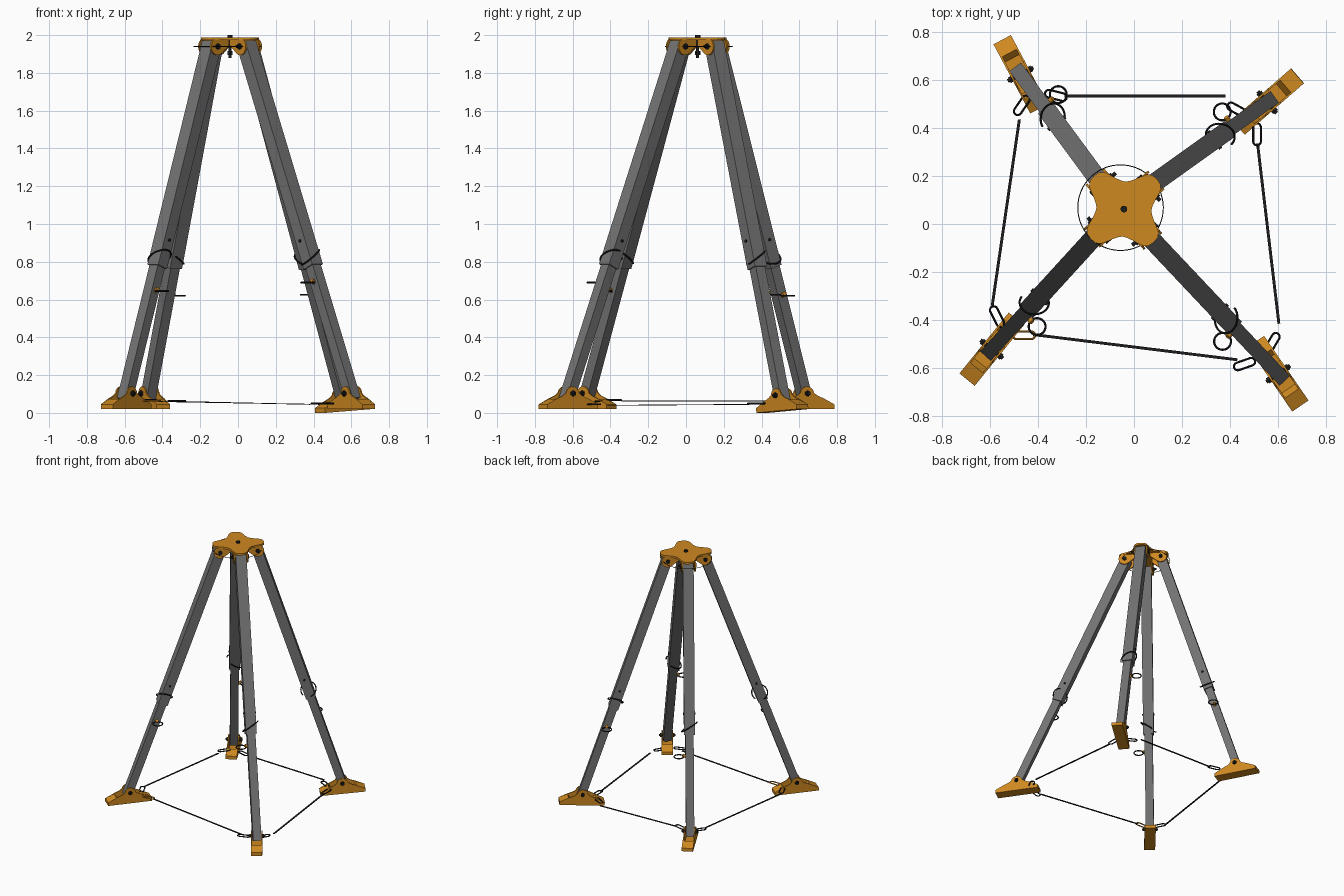
import bpy, bmesh
from math import radians, cos, sin, pi
from mathutils import Matrix, Vector

if "Cube" in bpy.data.objects:
    bpy.data.objects.remove(bpy.data.objects["Cube"])


def material(name, rgb):
    m = bpy.data.materials.new(name)
    m.diffuse_color = (*rgb, 1)
    m.use_nodes = True
    m.node_tree.nodes["Principled BSDF"].inputs["Base Color"].default_value = m.diffuse_color
    return m


ORANGE = material("orange_paint", (0.62, 0.25, 0.015))
BLACK = material("black_hardware", (0.012, 0.012, 0.012))
GREY = material("grey_tube", (0.17, 0.17, 0.17))
UP = Vector((0, 0, 1))


def add(name, bm, mat, smooth=False):
    bmesh.ops.recalc_face_normals(bm, faces=bm.faces)
    me = bpy.data.meshes.new(name)
    bm.to_mesh(me)
    bm.free()
    me.materials.append(mat)
    ob = bpy.data.objects.new(name, me)
    bpy.context.collection.objects.link(ob)
    if smooth:
        bpy.context.view_layer.objects.active = ob
        bpy.ops.object.select_all(action='DESELECT')
        ob.select_set(True)
        bpy.ops.object.shade_smooth_by_angle(angle=radians(40))
    return ob


def prism(name, pts, y0, y1, mat, mw):
    """Profile in local x/z, extruded from y0 to y1."""
    bm = bmesh.new()
    f = bm.faces.new([bm.verts.new((x, y0, z)) for x, z in pts])
    r = bmesh.ops.extrude_face_region(bm, geom=[f])
    bmesh.ops.translate(bm, vec=(0, y1 - y0, 0),
                        verts=[v for v in r["geom"] if isinstance(v, bmesh.types.BMVert)])
    bm.transform(mw)
    return add(name, bm, mat)


def rod(name, a, b, r, mat, seg=16):
    a, b = Vector(a), Vector(b)
    bm = bmesh.new()
    rot = (b - a).to_track_quat('Z', 'Y').to_matrix().to_4x4()
    bmesh.ops.create_cone(bm, cap_ends=True, segments=seg, radius1=r, radius2=r,
                          depth=(b - a).length, matrix=Matrix.Translation((a + b) / 2) @ rot)
    return add(name, bm, mat, True)


def wire(name, pts, r, mat, closed=True):
    cu = bpy.data.curves.new(name, 'CURVE')
    cu.dimensions = '3D'
    cu.bevel_depth, cu.bevel_resolution = r, 2
    sp = cu.splines.new('POLY')
    sp.points.add(len(pts) - 1)
    for p, q in zip(sp.points, pts):
        p.co = (*q, 1)
    sp.use_cyclic_u = closed
    tmp = bpy.data.objects.new(name + "_curve", cu)
    bpy.context.collection.objects.link(tmp)
    dg = bpy.context.evaluated_depsgraph_get()
    me = bpy.data.meshes.new_from_object(tmp.evaluated_get(dg))
    bpy.data.objects.remove(tmp)
    bm = bmesh.new()
    bm.from_mesh(me)
    add(name, bm, mat, True)


def circle(c, r, n=32):
    return [(c[0] + r * cos(2 * pi * i / n), c[1] + r * sin(2 * pi * i / n), c[2]) for i in range(n)]


def frame(pos, x, y, z):
    m = Matrix((x, y, z)).transposed().to_4x4()
    m.translation = pos
    return m


def yaw_at(pos, deg):
    return Matrix.Translation(pos) @ Matrix.Rotation(radians(deg), 4, 'Z')


def rect(hx, z0, z1):
    return [(-hx, z0), (hx, z0), (hx, z1), (-hx, z1)]


# Head plate with four rounded lobes
HEAD = Vector((-0.042, 0.062, 0))
YAW = -3
lobe = [(0, .186), (8, .184), (14, .174), (20, .154), (27, .134), (36, .12), (45, .114)]
half = lobe + [(90 - a, r) for a, r in lobe[-2:0:-1]]
outline = [(radians(45 + 90 * k + a), r) for k in range(4) for a, r in half]
plate_frame = yaw_at(HEAD, YAW) @ Matrix.Rotation(pi / 2, 4, 'X')
prism("head_plate", [(r * cos(a), r * sin(a)) for a, r in outline], 1.973, 1.988, ORANGE,
      plate_frame)

# Centre stud, eye nut and thin retaining wire
rod("centre_stud", HEAD + UP * 1.88, HEAD + UP * 1.99, .008, BLACK)
rod("stud_cap", HEAD + UP * 1.985, HEAD + UP * 2.0, .014, BLACK)
rod("stud_nut", HEAD + UP * 1.895, HEAD + UP * 1.915, .015, BLACK, 6)
wire("head_wire", circle((-0.056, 0.068, 1.94), .178, 64), .002, BLACK)

# Bracket cheek and foot profiles
cheek = [(.055, 1.976), (.055, 1.945)] + [
    (.135 + .046 * cos(radians(a)), 1.94 + .046 * sin(radians(a))) for a in range(-120, 51, 17)] + [(.16, 1.976)]
foot_cheek = [(-.163, 0), (.163, 0), (.163, .025), (.1, .056), (.06, .072)] + [
    (.042 * cos(radians(a)), .078 + .042 * sin(radians(a))) for a in range(10, 171, 16)] + [
    (-.06, .072), (-.1, .056), (-.163, .025)]
foot_body = [(-.163, 0), (.163, 0), (.163, .025), (.1, .054), (.075, .02),
             (-.075, .02), (-.1, .054), (-.163, .025)]

# Per leg: name, foot centre, foot yaw, base height, tilt, pin side, pin height
legs = [
    ("back_right", (.558, .51), 41, .01, -3.5, 1, .625),
    ("back_left", (-.472, .623), 118, .02, 0, -1, .62),
    ("front_left", (-.592, -.521), 231, .02, 0, 1, .645),
    ("front_right", (.60, -.623), 304.5, .02, 0, -1, .69),
]
for k, (name, fc, fyaw, fz, tilt, side, pin_z) in enumerate(legs):
    # Head bracket and hinge bolt
    hm = yaw_at(HEAD, 45 + 90 * k + YAW)
    for s, tag in ((1, "a"), (-1, "b")):
        prism(f"{name}_head_cheek_{tag}", cheek, s * .042, s * .052, ORANGE, hm)
    rod(f"{name}_head_bolt", hm @ Vector((.135, -.075, 1.94)), hm @ Vector((.135, .06, 1.94)), .008, BLACK)
    for s, tag in ((1, "a"), (-1, "b")):
        rod(f"{name}_head_washer_{tag}", hm @ Vector((.135, s * .052, 1.94)),
            hm @ Vector((.135, s * .06, 1.94)), .015, BLACK)

    # Foot with two cheeks and pivot bolt
    fm = yaw_at((*fc, fz), fyaw) @ Matrix.Rotation(radians(tilt), 4, 'Y')
    prism(f"{name}_foot_body", foot_body, -.04, .04, ORANGE, fm)
    for s, tag in ((1, "a"), (-1, "b")):
        prism(f"{name}_foot_cheek_{tag}", foot_cheek, s * .033, s * .041, ORANGE, fm)
        rod(f"{name}_foot_bolt_head_{tag}", fm @ Vector((0, s * .041, .083)),
            fm @ Vector((0, s * .053, .083)), .015, BLACK, 6)
    rod(f"{name}_foot_bolt", fm @ Vector((0, -.06, .083)), fm @ Vector((0, .06, .083)), .008, BLACK)

    # Telescoping leg: wide upper tube, narrow lower tube
    top = hm @ Vector((.135, 0, 1.94))
    bot = fm @ Vector((0, 0, .083))
    d = (bot - top).normalized()
    t = UP.cross(d).normalized()
    n = t.cross(d)
    lm = frame(top, n, t, d)
    length = (bot - top).length
    joint = length * .635
    prism(f"{name}_upper_leg", rect(.036, -.02, joint), -.039, .039, GREY, lm)
    prism(f"{name}_lower_leg", rect(.029, joint - .1, length + .035), -.03, .03, GREY, lm)

    # Lock button and cord looped round the joint
    for s in (1, -1):
        rod(f"{name}_lock_button", lm @ Vector((0, s * .038, joint - .15)),
            lm @ Vector((0, s * .045, joint - .15)), .008, BLACK)
    cord = []
    for i in range(29):
        a = radians(-30 + i * 10.5) * side
        cord.append(lm @ Vector((.056 * cos(a), .056 * sin(a), joint - .055 - .035 * sin(a * 1.0))))
    wire(f"{name}_cord", cord, .0045, BLACK, False)

    # Locking pin with pull ring
    f = (1.94 - pin_z) / (1.94 - bot.z)
    axis = top.lerp(bot, f)
    out = t * side
    rod(f"{name}_pin", axis + out * .025, axis + out * .048 + UP * .012, .011, ORANGE)
    wire(f"{name}_pull_ring", circle(axis + out * .076, .035), .0045, BLACK)


# Snap links: one stadium loop between an anchor and a strap end
def snap_link(name, c, direction, mat):
    x = Vector(direction).normalized()
    y = UP.cross(x)
    pts = []
    for s in (1, -1):
        for i in range(9):
            a = -pi / 2 + pi * i / 8
            pts.append(c + s * (x * (.03 + .016 * cos(a)) + y * .016 * sin(a)))
    wire(name, pts, .0045, mat)


# Straps between neighbouring feet: link centre + strap end at both ends
straps = [
    ("back", (-.325, .535, .065), (-.29, .533), (.43, .475, .05), (.38, .533)),
    ("left", (-.467, .494, .068), (-.477, .435), (-.57, -.385, .068), (-.59, -.34)),
    ("right", (.512, .373, .05), (.514, .335), (.575, -.495, .045), (.603, -.415)),
    ("front", (-.458, -.463, .065), (-.42, -.46), (.46, -.583, .05), (.43, -.565)),
]
link_dirs = {"back": ((1, -.25, 0), (1, -.55, 0)), "left": ((.55, .8, 0), (-.45, .9, 0)),
             "right": ((0, 1, 0), (.5, .85, 0)), "front": ((1, 0, 0), (1, .35, 0))}
for name, c0, e0, c1, e1 in straps:
    a, b = Vector((*e0, c0[2] - .005)), Vector((*e1, c1[2] - .005))
    x = (b - a).normalized()
    y = UP.cross(x).normalized()
    prism(f"{name}_strap", [(0, -.002), ((b - a).length, -.002), ((b - a).length, .002), (0, .002)],
          -.006, .006, BLACK, frame(a, x, y, x.cross(y)))
    for c, dr, tag in ((c0, link_dirs[name][0], "a"), (c1, link_dirs[name][1], "b")):
        mat = ORANGE if (name, tag) == ("front", "a") else BLACK
        snap_link(f"{name}_snap_link_{tag}", Vector(c), dr, mat)
